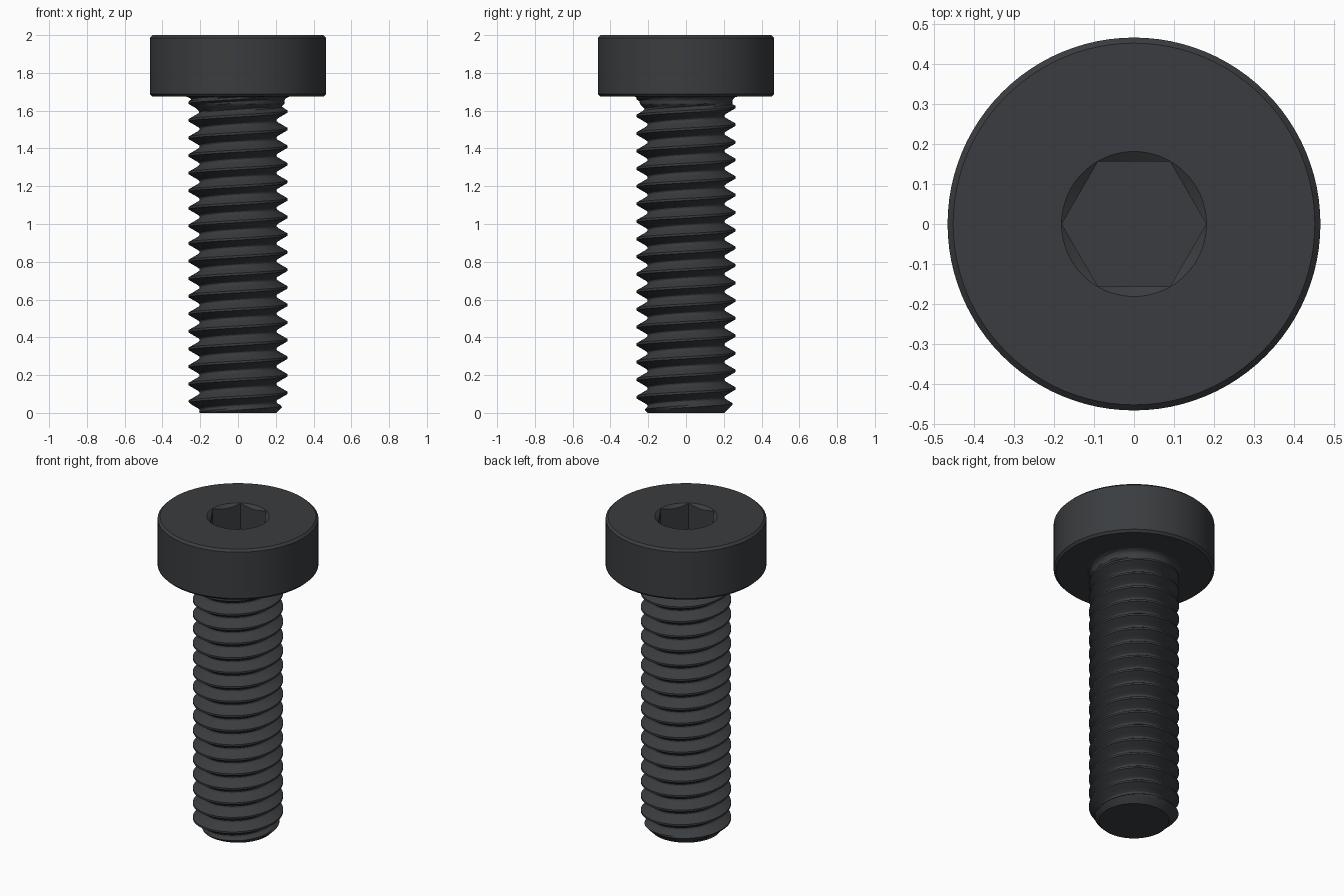
import bpy, bmesh
from math import pi, sin, cos, sqrt

if "Cube" in bpy.data.objects:
    bpy.data.objects.remove(bpy.data.objects["Cube"])

N = 96                       # segments around the axis
PITCH, CREST = 0.0931, 0.013 # thread pitch, crest height on the +x side
TOP = 1.675                  # underside of the head

mat = bpy.data.materials.new("black_oxide")
mat.diffuse_color = (0.042, 0.046, 0.05, 1)
mat.use_nodes = True
mat.node_tree.nodes["Principled BSDF"].inputs["Base Color"].default_value = mat.diffuse_color


def skin(name, rows):
    """Join rows of N+1 points into a smooth surface, merging seam and poles."""
    bm = bmesh.new()
    grid = [[bm.verts.new(p) for p in row] for row in rows]
    for a, b in zip(grid, grid[1:]):
        for j in range(N):
            bm.faces.new((a[j], a[j + 1], b[j + 1], b[j]))
    bmesh.ops.remove_doubles(bm, verts=bm.verts[:], dist=1e-5)
    bmesh.ops.recalc_face_normals(bm, faces=bm.faces[:])
    me = bpy.data.meshes.new(name)
    bm.to_mesh(me)
    bm.free()
    me.materials.append(mat)
    ob = bpy.data.objects.new(name, me)
    bpy.context.collection.objects.link(ob)
    bpy.ops.object.select_all(action='DESELECT')
    ob.select_set(True)
    bpy.context.view_layer.objects.active = ob
    bpy.ops.object.shade_smooth_by_angle(angle=0.5)
    return ob


def polar(r, t, z):
    return (r * cos(t), r * sin(t), z)


ANGLES = [2 * pi * j / N for j in range(N + 1)]

# Half of one thread tooth: (distance from crest centre, radius)
HALF = [(0, .262), (.0058, .262), (.0155, .245), (.0253, .228), (.035, .2115),
        (.0405, .2053), (PITCH / 2, .2035)]


def thread_radius(t, z):
    d = (z - CREST - PITCH * t / (2 * pi)) % PITCH
    d = min(d, PITCH - d)
    r = HALF[-1][1]
    for (d0, r0), (d1, r1) in zip(HALF, HALF[1:]):
        if d <= d1:
            r = r0 + (r1 - r0) * (d - d0) / (d1 - d0)
            break
    r = min(r, 0.203 + z)                       # chamfered tip
    r = max(r, min(0.245, 0.245 + z - 1.635))   # thread runout
    u = z - (TOP - 0.03)                        # fillet under the head
    if u > 0:
        r = max(r, 0.275 - sqrt(max(0, 0.03 ** 2 - u * u)))
    return r


# Threaded shank: helical rows, trimmed to the shank length
offsets = [-d for d, _ in reversed(HALF[1:-1])] + [d for d, _ in HALF]
rows = [[(0, 0, 0)] * (N + 1)]
heights = [CREST + PITCH * k + o for k in range(-2, 19) for o in offsets]
for h in heights:
    row = []
    for t in ANGLES:
        z = min(max(h + PITCH * t / (2 * pi), 0), TOP)
        row.append(polar(thread_radius(t, z), t, z))
    rows.append(row)
skin("threaded_shank", rows)

# Head: turned outside, countersunk hexagonal socket inside
APOTHEM, RIM, FLOOR = 0.1565, 0.1815, 1.81


def hex_radius(t):
    return APOTHEM / cos((t % (pi / 3)) - pi / 6)


outside = [(.275, TOP), (.453, TOP), (.467, TOP + .014),
           (.467, 1.986), (.453, 2.0), (RIM, 2.0)]
rows = [[polar(r, t, z) for t in ANGLES] for r, z in outside]
rows.append([polar(hex_radius(t), t, 2 - 0.7 * (RIM - hex_radius(t))) for t in ANGLES])
rows.append([polar(hex_radius(t), t, FLOOR) for t in ANGLES])
rows.append([(0, 0, FLOOR)] * (N + 1))
skin("socket_head", rows)
